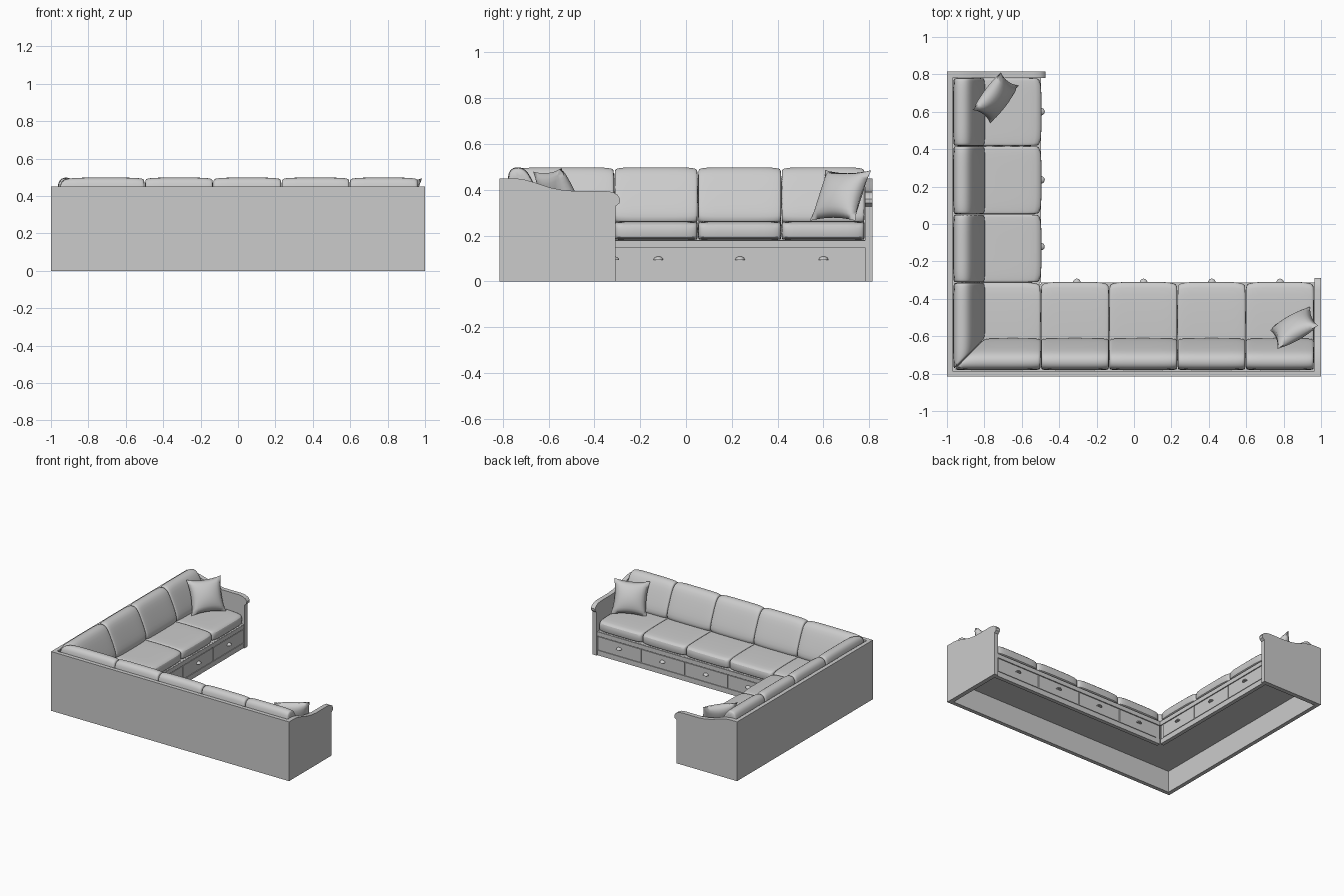
import bpy, bmesh, math
from mathutils import Vector, Matrix

cube = bpy.data.objects.get("Cube")
if cube:
    bpy.data.objects.remove(cube, do_unlink=True)

GREY = (0.6, 0.6, 0.6, 1)
mat = bpy.data.materials.new("light grey")
mat.use_nodes = True
mat.diffuse_color = GREY
mat.node_tree.nodes["Principled BSDF"].inputs["Base Color"].default_value = GREY


# Each run has a map from (along, depth from the back, height) to the world
def long_run(a, d, z):
    return Vector((a, d - 0.815, z))


def side_run(a, d, z):
    return Vector((d - 1, a, z))


def finish(name, bm, angle=None, subdivide=0):
    bmesh.ops.recalc_face_normals(bm, faces=bm.faces)
    mesh = bpy.data.meshes.new(name)
    bm.to_mesh(mesh)
    bm.free()
    mesh.materials.append(mat)
    obj = bpy.data.objects.new(name, mesh)
    bpy.context.collection.objects.link(obj)
    if subdivide:
        mod = obj.modifiers.new("soften", "SUBSURF")
        mod.levels = mod.render_levels = subdivide
    if angle:
        bpy.ops.object.select_all(action="DESELECT")
        obj.select_set(True)
        bpy.context.view_layer.objects.active = obj
        bpy.ops.object.shade_smooth_by_angle(angle=math.radians(angle))
    return obj


def loft(sections):
    """Skin closed sections and cap both ends."""
    bm = bmesh.new()
    rings = [[bm.verts.new(p) for p in s] for s in sections]
    for r, q in zip(rings, rings[1:]):
        for i in range(len(r)):
            j = (i + 1) % len(r)
            bm.faces.new((r[i], r[j], q[j], q[i]))
    bm.faces.new(rings[0])
    bm.faces.new(rings[-1])
    return bm


def box(name, run, a, d, z):
    outline = [(d[0], z[0]), (d[1], z[0]), (d[1], z[1]), (d[0], z[1])]
    return finish(name, loft([[run(s, *p) for p in outline] for s in a]))


def cushion(name, run, a0, a1, profile, centre, mitre=None):
    """Puffed cushion; a mitre slants its first end across the corner."""
    sections = []
    steps = 12
    for k in range(steps + 1):
        t = math.sin(math.pi * (k / steps - 0.5))
        swell = 0.9 + 0.1 * math.sqrt(max(0, 1 - t ** 6))
        ring = []
        for d, z in profile:
            d = centre[0] + (d - centre[0]) * swell
            z = centre[1] + (z - centre[1]) * swell
            start = a0 if mitre is None else mitre + d
            ring.append(run(start + (a1 - start) * (t + 1) / 2, d, z))
        sections.append(ring)
    return finish(name, loft(sections), 50, 1)


# Outer back panels
box("long_back_panel", long_run, (-1, 1), (0, 0.03), (0, 0.45))
box("side_back_panel", side_run, (-0.815, 0.815), (0, 0.03), (0, 0.45))

# Arm panels with a sloping top and a rolled nose
ARM = [(0, 0), (0, 0.45), (0.07, 0.45), (0.11, 0.444), (0.16, 0.43),
       (0.22, 0.41), (0.27, 0.4), (0.32, 0.395), (0.46, 0.395),
       (0.495, 0.39), (0.517, 0.377), (0.527, 0.36), (0.525, 0.342),
       (0.508, 0.328), (0.508, 0)]
for name, run, a in (("long_run_arm", long_run, (0.966, 1)),
                     ("side_run_arm", side_run, (0.781, 0.815))):
    finish(name, loft([[run(s, *p) for p in ARM] for s in a]), 30)

# Seat and back cushion profiles
SEAT = [(0.035, 0.182), (0.27, 0.18), (0.49, 0.18), (0.503, 0.188),
        (0.506, 0.22), (0.503, 0.248), (0.485, 0.259), (0.4, 0.263),
        (0.27, 0.265), (0.1, 0.262), (0.035, 0.25)]
BACK = [(0.035, 0.24), (0.032, 0.35), (0.034, 0.455), (0.045, 0.488),
        (0.07, 0.5), (0.1, 0.498), (0.125, 0.478), (0.15, 0.43),
        (0.18, 0.36), (0.203, 0.3), (0.207, 0.265), (0.19, 0.24)]
WIDTH = 0.365

for name, run, origin, count, end in (
        ("long_run", long_run, -1, 4, 0.966),
        ("side_run", side_run, -0.815, 3, 0.781)):
    first = origin + 0.502
    # Hollow base: front panel, deck and overhanging rail
    box(name + "_front_panel", run, (first, end), (0.47, 0.494), (0, 0.18))
    box(name + "_deck", run, (origin + 0.03, end), (0.03, 0.494), (0.165, 0.18))
    box(name + "_top_rail", run, (first, end), (0.48, 0.502), (0.147, 0.179))
    box(name + "_bottom_rail", run, (first, end), (0.48, 0.5), (0, 0.038))
    # Corner back cushion, mitred
    cushion(name + "_corner_back_cushion", run, 0, first, BACK,
            (0.1, 0.37), mitre=origin)
    for i in range(count):
        a0 = first + i * WIDTH
        a1 = min(a0 + WIDTH, end)
        tag = "_" + str(i + 1)
        cushion(name + "_seat_cushion" + tag, run, a0, a1, SEAT, (0.27, 0.215))
        cushion(name + "_back_cushion" + tag, run, a0, a1, BACK, (0.1, 0.37))
        # Drawer front and half-round pull
        left = a0 + (0.03 if i == 0 else 0.003)
        box(name + "_drawer" + tag, run, (left, a1 - 0.003),
            (0.485, 0.5), (0.042, 0.142))
        bm = bmesh.new()
        bmesh.ops.create_uvsphere(bm, u_segments=16, v_segments=10, radius=1)
        bmesh.ops.bisect_plane(bm, geom=bm.verts[:] + bm.edges[:] + bm.faces[:],
                               plane_co=(0, 0, 0), plane_no=(0, 0, -1),
                               clear_outer=True)
        bmesh.ops.holes_fill(bm, edges=[e for e in bm.edges if e.is_boundary])
        middle = (left + a1) / 2 if i else a0 + WIDTH / 2 + 0.01
        for v in bm.verts:
            v.co = run(middle + v.co.x * 0.021, 0.5 + v.co.y * 0.023,
                       0.094 + v.co.z * 0.015)
        finish(name + "_drawer_pull" + tag, bm, 40)

# Square seat in the corner
cushion("corner_seat_cushion", long_run, -0.968, -0.498, SEAT, (0.27, 0.215))


# Loose pillows leaning back
def pillow(name, centre, facing, lean, spin):
    n = 12
    half = 0.125
    bm = bmesh.new()
    for side in (-1, 1):
        grid = []
        for i in range(n + 1):
            row = []
            for j in range(n + 1):
                u, v = 2 * i / n - 1, 2 * j / n - 1
                puff = ((1 - u * u) * (1 - v * v)) ** 0.5
                row.append(bm.verts.new((u * half * (1 - 0.12 * (1 - v * v)),
                                         side * 0.055 * puff,
                                         v * half * (1 - 0.12 * (1 - u * u)))))
            grid.append(row)
        for i in range(n):
            for j in range(n):
                bm.faces.new((grid[i][j], grid[i + 1][j],
                              grid[i + 1][j + 1], grid[i][j + 1]))
    bmesh.ops.remove_doubles(bm, verts=bm.verts, dist=0.0001)
    obj = finish(name, bm, 80)
    # Local -y is the face that looks out over the seat
    turn = math.atan2(facing[1], facing[0]) + math.pi / 2
    obj.matrix_world = (Matrix.Translation(centre)
                        @ Matrix.Rotation(turn, 4, "Z")
                        @ Matrix.Rotation(math.radians(-lean), 4, "X")
                        @ Matrix.Rotation(math.radians(spin), 4, "Y"))


pillow("side_run_pillow", (-0.74, 0.675, 0.375), (0.8, -0.6), 28, 0)
pillow("long_run_pillow", (0.855, -0.555, 0.375), (-0.52, 0.85), 26, 4)
